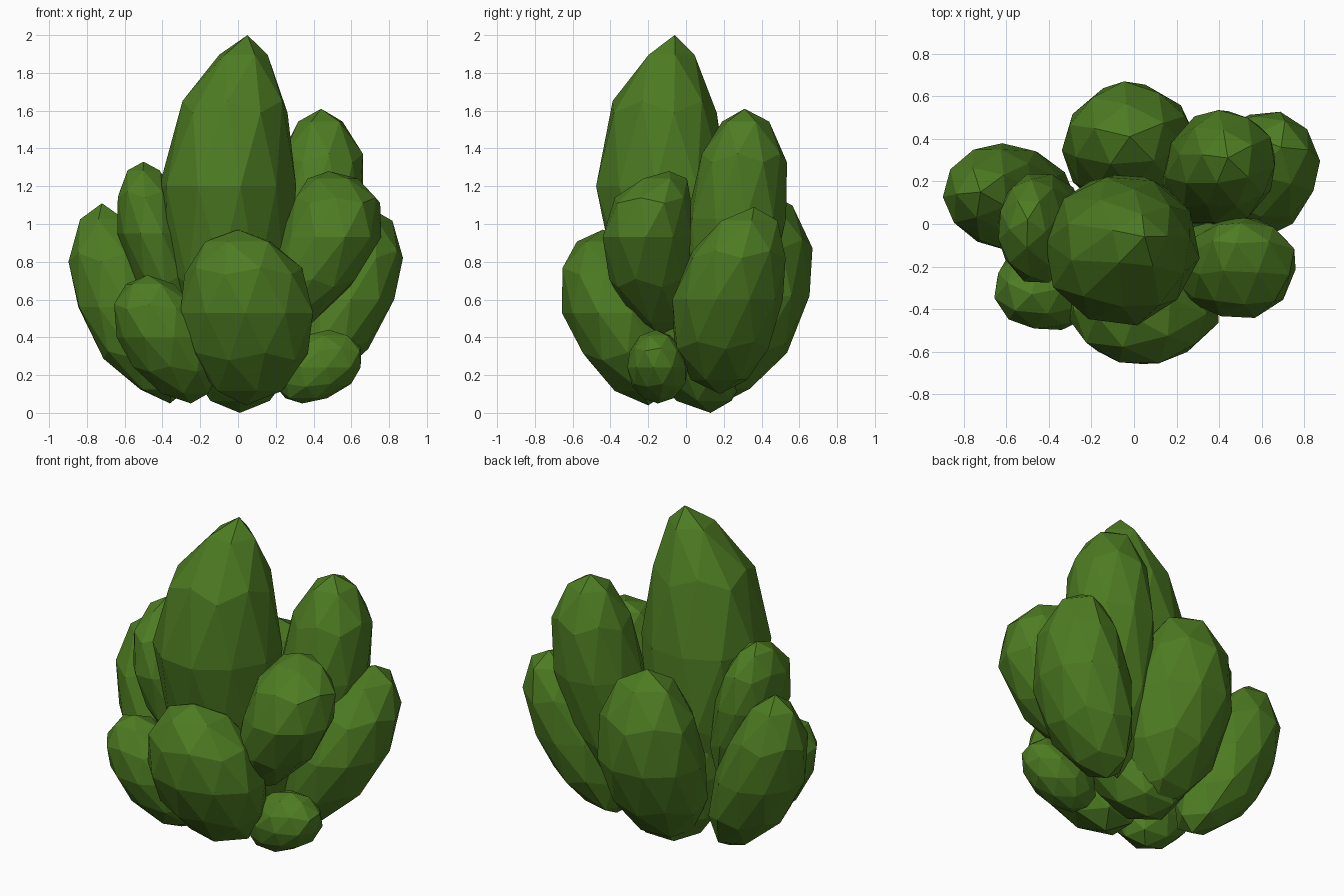
import bpy, bmesh, random
from mathutils import Vector, Matrix

if "Cube" in bpy.data.objects:
    bpy.data.objects.remove(bpy.data.objects["Cube"])

random.seed(4)
green = bpy.data.materials.new("leaf green")
green.diffuse_color = (0.075, 0.2, 0.016, 1)
green.use_nodes = True
green.node_tree.nodes["Principled BSDF"].inputs["Base Color"].default_value = green.diffuse_color


def lobe(name, bottom, mid, top, rx, ry, roll=0.0, point=0.0):
    """Faceted egg whose axis curves through bottom, mid and top; point sharpens the tip."""
    b, m, t = Vector(bottom), Vector(mid), Vector(top)
    bm = bmesh.new()
    bmesh.ops.create_icosphere(bm, subdivisions=2, radius=1,
                               matrix=Matrix.Rotation(roll, 4, 'Z'))
    for v in bm.verts:
        u = v.co.z
        axis = m + (t - b) * (u / 2) + ((t + b) / 2 - m) * u * u
        j = (1.03 + random.uniform(-0.03, 0.03)) * (1 - point * max(0, u) ** 2)
        v.co = axis + Vector((v.co.x * rx * j, v.co.y * ry * j, 0))
    mesh = bpy.data.meshes.new(name)
    bm.to_mesh(mesh)
    bm.free()
    mesh.materials.append(green)
    ob = bpy.data.objects.new(name, mesh)
    bpy.context.collection.objects.link(ob)


# Tall pointed central lobe and the core that carries the others
lobe("centre_lobe", (0, .05, .15), (-.06, -.12, 1.2), (.05, -.06, 2), .355, .345, .2, .42)
lobe("core", (.01, .13, 0), (.02, .03, .45), (.02, 0, .95), .31, .29, .3)
# Upper lobes
lobe("back_right_tall_lobe", (.25, .15, .15), (.41, .27, 1.03), (.44, .31, 1.61), .255, .26, .5, .1)
lobe("left_upper_lobe", (-.3, .03, .4), (-.45, -.02, .95), (-.5, .02, 1.33), .18, .255, .9, .15)
lobe("front_right_lobe", (.2, -.12, .38), (.49, -.21, .93), (.48, -.09, 1.28), .255, .235, .3)
# Outer ring of leaning lobes
lobe("right_lobe", (.35, .18, .1), (.57, .22, .6), (.69, .36, 1.09), .26, .285, .1)
lobe("left_lobe", (-.36, .08, .05), (-.6, .13, .56), (-.72, .15, 1.11), .25, .245, .7, .1)
lobe("back_lobe", (-.01, .17, .04), (-.02, .37, .62), (-.02, .41, 1.18), .31, .28, .4)
lobe("front_lobe", (.04, -.2, .04), (.05, -.365, .53), (0, -.44, .97), .35, .28, .6)
# Low lobes
lobe("front_left_low_lobe", (-.25, -.2, .05), (-.39, -.28, .4), (-.48, -.33, .73), .245, .21, .2)
lobe("small_low_lobe", (.34, -.15, .05), (.43, -.15, .24), (.48, -.16, .44), .22, .155, .8)
